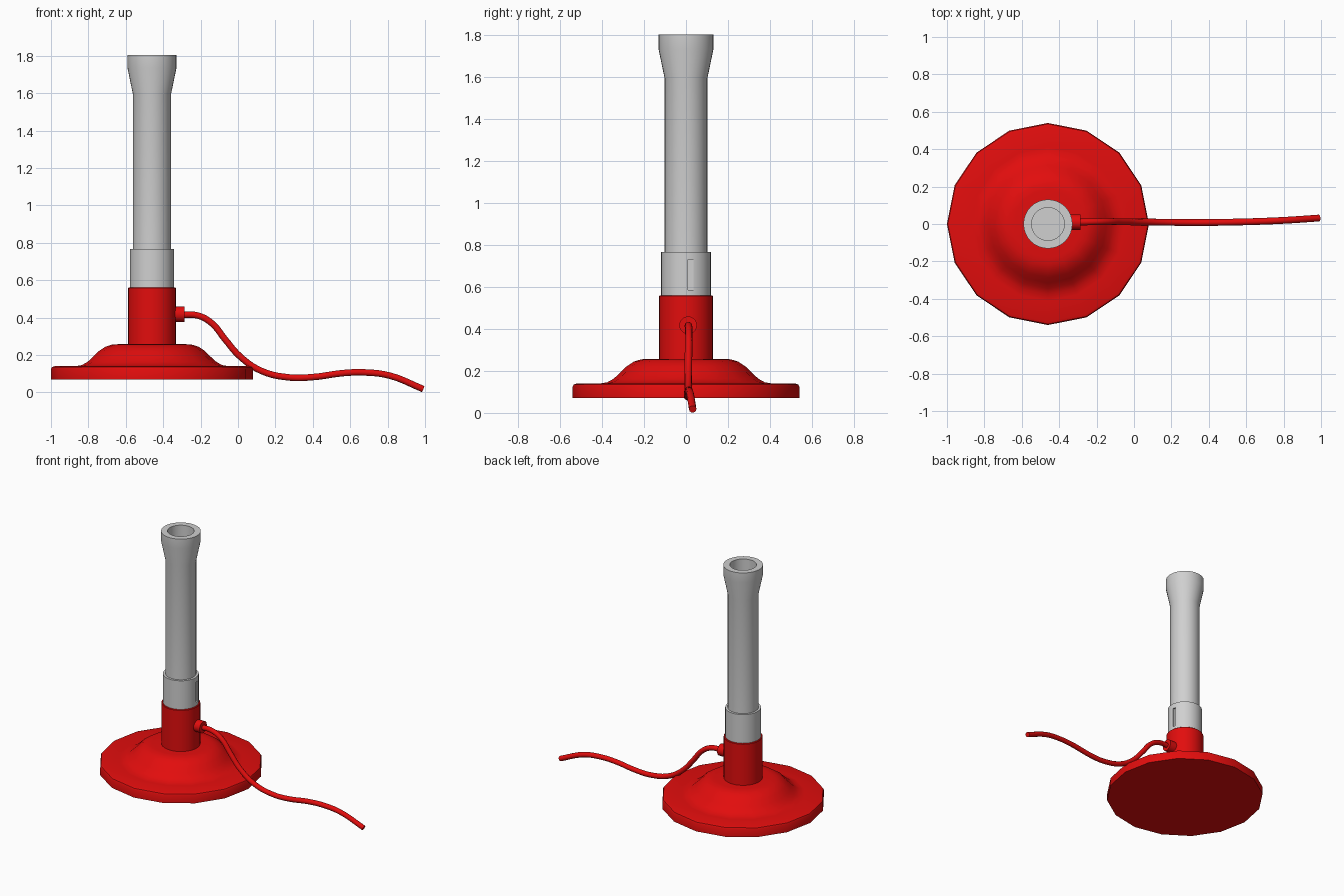
import bpy, bmesh, math
from mathutils import Matrix, Vector

cube = bpy.data.objects.get("Cube")
if cube:
    bpy.data.objects.remove(cube, do_unlink=True)

AXIS_X = -0.46  # burner axis


def material(name, rgb):
    m = bpy.data.materials.new(name)
    m.use_nodes = True
    m.diffuse_color = (*rgb, 1)
    m.node_tree.nodes["Principled BSDF"].inputs["Base Color"].default_value = (*rgb, 1)
    return m


RED = material("red enamel", (0.76, 0.004, 0.004))
GREY = material("light grey metal", (0.63, 0.63, 0.63))


def activate(ob):
    bpy.ops.object.select_all(action='DESELECT')
    ob.select_set(True)
    bpy.context.view_layer.objects.active = ob


def smooth(ob, degrees=30):
    activate(ob)
    bpy.ops.object.shade_smooth_by_angle(angle=math.radians(degrees))


def lathe(name, profile, segments, mat, matrix=Matrix.Translation((AXIS_X, 0, 0))):
    """Spin (radius, height) points about z; radius 0 closes the end."""
    bm = bmesh.new()
    rings = []
    for r, z in profile:
        if r == 0:
            rings.append([bm.verts.new((0, 0, z))] * segments)
        else:
            rings.append([bm.verts.new((r * math.cos(a), r * math.sin(a), z))
                          for a in (2 * math.pi * i / segments for i in range(segments))])
    for low, high in zip(rings, rings[1:]):
        for i in range(segments):
            j = (i + 1) % segments
            bm.faces.new(list(dict.fromkeys((low[i], low[j], high[j], high[i]))))
    bmesh.ops.recalc_face_normals(bm, faces=bm.faces)
    mesh = bpy.data.meshes.new(name)
    bm.to_mesh(mesh)
    bm.free()
    ob = bpy.data.objects.new(name, mesh)
    ob.matrix_world = matrix
    bpy.context.collection.objects.link(ob)
    mesh.materials.append(mat)
    smooth(ob)
    return ob


# Sixteen-sided foot with a bell-shaped rise
lathe("base", [(0, 0.07), (0.54, 0.07), (0.54, 0.125), (0.535, 0.135), (0.52, 0.14),
               (0.41, 0.14), (0.375, 0.146), (0.345, 0.163), (0.315, 0.19),
               (0.285, 0.22), (0.25, 0.244), (0.215, 0.255), (0.18, 0.258), (0, 0.258)],
      16, RED)

# Red collar above the foot
lathe("collar", [(0, 0.24), (0.128, 0.24), (0.128, 0.557), (0.125, 0.56), (0, 0.56)], 32, RED)

# Air regulating sleeve with a slot cut in its side
sleeve = lathe("air_sleeve", [(0, 0.55), (0.118, 0.55), (0.118, 0.768), (0, 0.768)], 32, GREY)
bpy.ops.mesh.primitive_cube_add(size=1, location=(AXIS_X + 0.15, 0.022, 0.658))
cutter = bpy.context.object
cutter.name = "slot_cutter"
cutter.scale = (0.09, 0.026, 0.145)
cutter.hide_render = True
cutter.data.materials.append(GREY)
cut = sleeve.modifiers.new("slot", 'BOOLEAN')
cut.operation = 'DIFFERENCE'
cut.solver = 'EXACT'
cut.object = cutter
activate(sleeve)
bpy.ops.object.modifier_apply(modifier=cut.name)
bpy.data.objects.remove(cutter, do_unlink=True)
smooth(sleeve)

# Hollow barrel with flared mouth
lathe("barrel", [(0, 0.75), (0.102, 0.75), (0.102, 1.595), (0.131, 1.735), (0.131, 1.805),
                 (0.088, 1.805), (0.088, 0.80), (0, 0.80)], 32, GREY)

# Gas inlet on the side of the collar
lathe("gas_inlet", [(0, 0), (0.042, 0), (0.042, 0.07), (0, 0.07)], 20, RED,
      Matrix.Translation((-0.357, 0.01, 0.418)) @ Matrix.Rotation(math.pi / 2, 4, 'Y'))

# Flexible gas hose
path = [(-0.31, 0.01, 0.415), (-0.215, 0.012, 0.411), (-0.14, 0.013, 0.37),
        (-0.07, 0.012, 0.285), (0.01, 0.011, 0.193), (0.125, 0.01, 0.115),
        (0.275, 0.008, 0.08), (0.39, 0.008, 0.081), (0.57, 0.011, 0.104),
        (0.675, 0.014, 0.107), (0.81, 0.02, 0.09), (0.99, 0.032, 0.018)]
curve = bpy.data.curves.new("gas_hose", 'CURVE')
curve.dimensions = '3D'
curve.bevel_depth = 0.018
curve.bevel_resolution = 3
curve.resolution_u = 5
curve.use_fill_caps = True
spline = curve.splines.new('BEZIER')
spline.bezier_points.add(len(path) - 1)
for point, co in zip(spline.bezier_points, path):
    point.co = Vector(co)
    point.handle_left_type = point.handle_right_type = 'AUTO'
curve.materials.append(RED)
hose = bpy.data.objects.new("gas_hose", curve)
bpy.context.collection.objects.link(hose)
activate(hose)
bpy.ops.object.convert(target='MESH')
smooth(bpy.context.object, 50)
